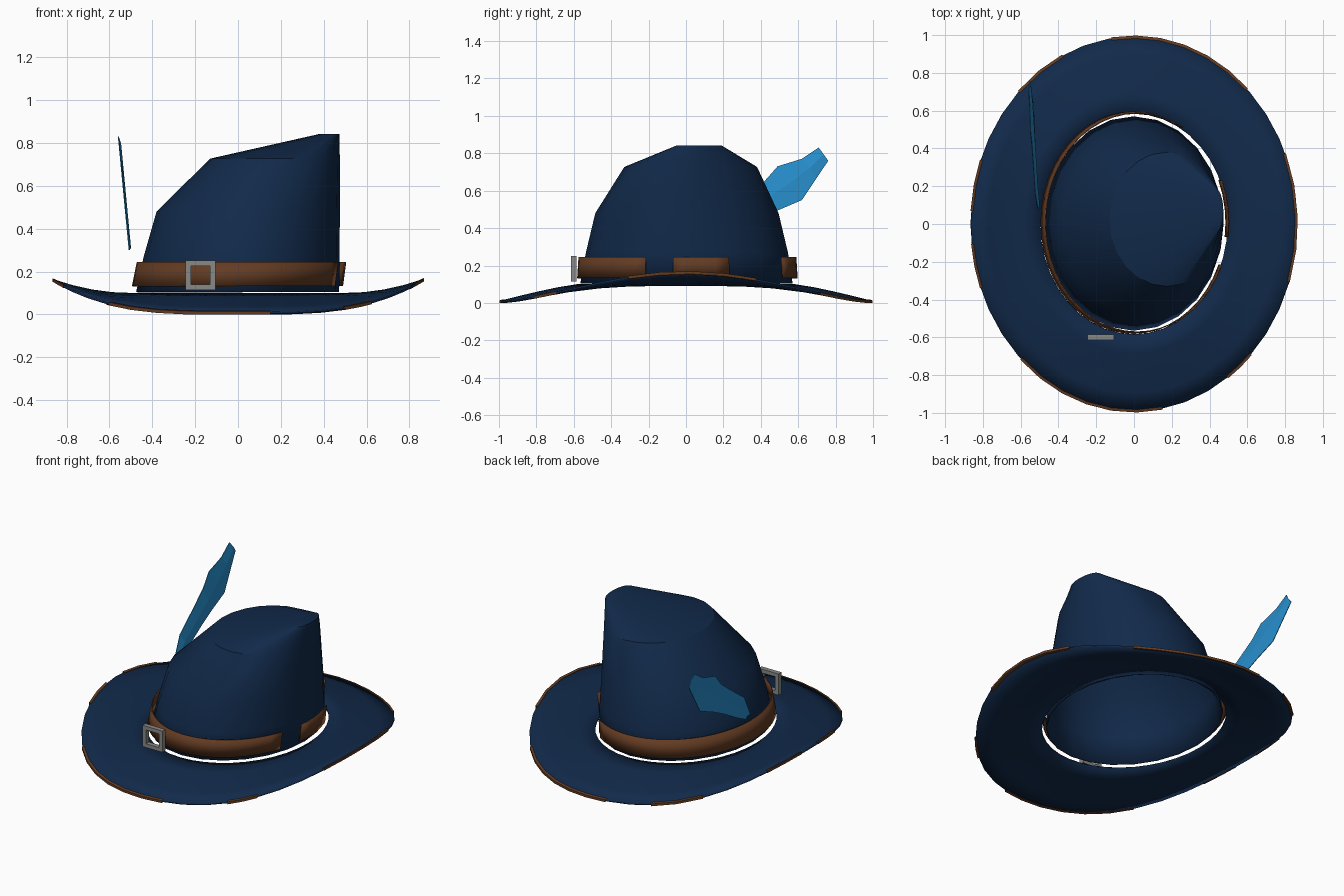
import bpy, math

if "Cube" in bpy.data.objects:
    bpy.data.objects.remove(bpy.data.objects["Cube"])


def material(name, rgb):
    m = bpy.data.materials.new(name)
    m.diffuse_color = (*rgb, 1)
    m.use_nodes = True
    m.node_tree.nodes["Principled BSDF"].inputs["Base Color"].default_value = m.diffuse_color
    return m


NAVY = material("navy felt", (0.0056, 0.0225, 0.068))
BROWN = material("brown leather", (0.125, 0.044, 0.016))
STEEL = material("grey steel", (0.25, 0.25, 0.245))
BLUE = material("blue feather", (0.02, 0.27, 0.6))


def build(name, verts, faces, mat, thickness=0.0, smooth=30):
    mesh = bpy.data.meshes.new(name)
    mesh.from_pydata(verts, [], faces)
    mesh.materials.append(mat)
    ob = bpy.data.objects.new(name, mesh)
    bpy.context.collection.objects.link(ob)
    if smooth:
        bpy.ops.object.select_all(action='DESELECT')
        ob.select_set(True)
        bpy.context.view_layer.objects.active = ob
        bpy.ops.object.shade_smooth_by_angle(angle=math.radians(smooth))
    if thickness:
        mod = ob.modifiers.new("thickness", 'SOLIDIFY')
        mod.thickness = thickness
        mod.offset = -1
    return ob


def loft(rings, closed=True):
    """Join equal-length rows of points with quads."""
    n = len(rings[0])
    verts = [p for r in rings for p in r]
    faces = []
    for k in range(len(rings) - 1):
        for i in range(n if closed else n - 1):
            j = (i + 1) % n
            faces.append((k * n + i, k * n + j, (k + 1) * n + j, (k + 1) * n + i))
    return verts, faces


def ellipse(n, x0, x1, y0, y1, z):
    cx, cy, rx, ry = (x0 + x1) / 2, (y0 + y1) / 2, (x1 - x0) / 2, (y1 - y0) / 2
    return [(cx + rx * math.cos(2 * math.pi * i / n),
             cy + ry * math.sin(2 * math.pi * i / n), z) for i in range(n)]


# Brim: sides curl up, front and back dip down
def brim_point(t, s):
    w = abs(math.cos(t)) ** 3.5
    rx, ry = 0.495 + 0.368 * s, 0.585 + 0.408 * s
    z = 0.1 + w * 0.065 * s * s - (1 - w) * 0.088 * s ** 1.2
    return (rx * math.cos(t), ry * math.sin(t), z)


N = 40
angles = [2 * math.pi * i / N for i in range(N)]
rings = [[brim_point(t, s) for t in angles] for s in (1, 0.75, 0.5, 0.25, 0)]
build("brim", *loft(rings), NAVY, 0.01, 40)

# Leather trim peeking out along stretches of the brim edge
for a, b in ((46, 98), (116, 135), (160, 176), (186, 200), (226, 280),
             (305, 316), (-18, 22)):
    steps = max(2, round((b - a) / 9))
    rows = [[], [], [], []]
    for i in range(steps + 1):
        t = math.radians(a + (b - a) * i / steps)
        section = ((0.975, 0.003), (0.975, -0.012), (1.012, -0.012), (1.012, 0.003))
        for row, (s, dz) in zip(rows, section):
            x, y, z = brim_point(t, s)
            row.append((x, y, z + dz))
    build("brim_trim", *loft(rows + [rows[0]], False), BROWN, 0, 0)

# Crown: leaning shell with an upright right side and a slanted top
M = 24
crown = [ellipse(M, -0.475, 0.472, -0.565, 0.57, 0.105),
         ellipse(M, -0.44, 0.474, -0.535, 0.545, 0.27),
         ellipse(M, -0.38, 0.475, -0.485, 0.495, 0.48),
         ellipse(M, -0.13, 0.475, -0.33, 0.38, 0.727),
         ellipse(M, 0.38, 0.473, -0.05, 0.19, 0.842)]
verts, faces = loft(crown)
faces.append(tuple(range(4 * M, 5 * M)))
build("crown", verts, faces, NAVY, 0.008)

# Hat band, broken on the right side
verts, faces = loft([ellipse(48, -0.495, 0.49, -0.582, 0.597, 0.132),
                     ellipse(48, -0.472, 0.505, -0.575, 0.59, 0.245)])


def kept(face):
    x = sum(verts[i][0] for i in face) / 4
    y = sum(verts[i][1] for i in face) / 4
    return x < 0.2 or not (-0.19 < y < -0.1 or 0.2 < y < 0.5)


build("hat_band", verts, [f for f in faces if kept(f)], BROWN, 0.006)

# Buckle: square frame standing just in front of the band
def frame(half_w, half_h, y):
    return [(-0.175 + sx * half_w, y, 0.183 + sz * half_h)
            for sx, sz in ((-1, -1), (1, -1), (1, 1), (-1, 1))]


loops = [frame(0.07, 0.068, -0.615), frame(0.045, 0.044, -0.615),
         frame(0.045, 0.044, -0.585), frame(0.07, 0.068, -0.585)]
build("buckle", *loft(loops + [loops[0]]), STEEL, 0, 0)

# Feather: two vanes folded along a rib, given as lower and upper edge (y, z)
edges = [((0.12, 0.30), (0.08, 0.32)), ((0.22, 0.35), (0.16, 0.46)),
         ((0.36, 0.43), (0.30, 0.56)), ((0.48, 0.49), (0.42, 0.65)),
         ((0.62, 0.55), (0.49, 0.73)), ((0.70, 0.67), (0.62, 0.77)),
         ((0.76, 0.76), (0.71, 0.83))]
rows = []
for lo, up in edges:
    mid = ((lo[0] + up[0]) / 2, (lo[1] + up[1]) / 2)
    rows.append([(-0.51 - 0.095 * (z - 0.3) + dx, y, z)
                 for (y, z), dx in ((lo, 0), (mid, 0.008), (up, 0))])
build("feather", *loft(rows, False), BLUE, 0.004, 0)
